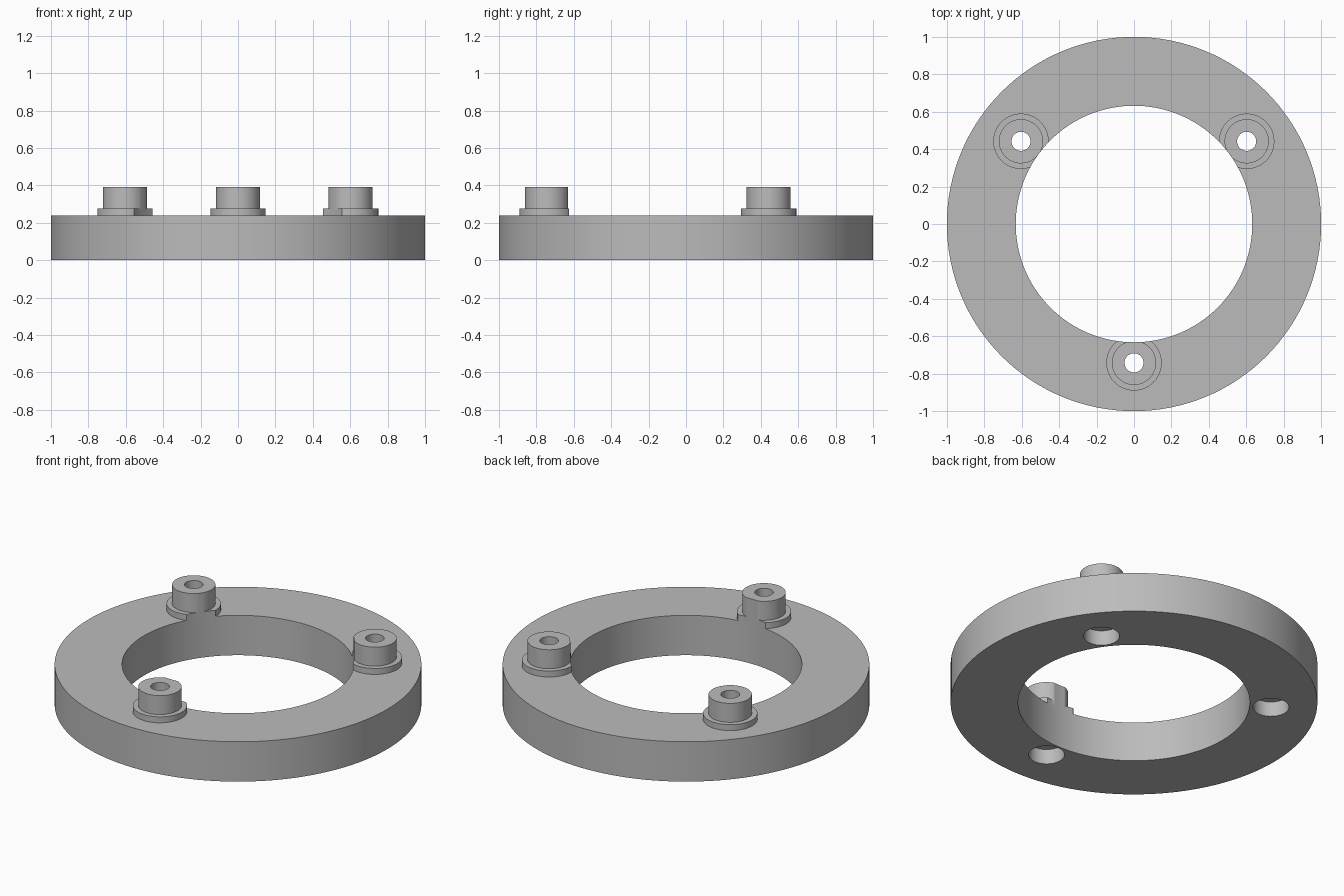
import bpy

cube = bpy.data.objects.get("Cube")
if cube:
    bpy.data.objects.remove(cube, do_unlink=True)

grey = bpy.data.materials.new("plain_grey")
grey.use_nodes = True
GREY = (0.5, 0.5, 0.5, 1)
grey.diffuse_color = GREY
grey.node_tree.nodes["Principled BSDF"].inputs["Base Color"].default_value = GREY

RING_H = 0.24
BORE_R = 0.632
POSTS = {"front": (0, -0.742), "back_left": (0.602, 0.442), "back_right": (-0.604, 0.442)}


def cylinder(name, radius, z0, z1, at=(0, 0), sides=64):
    bpy.ops.mesh.primitive_cylinder_add(vertices=sides, radius=radius, depth=z1 - z0,
                                        location=(at[0], at[1], (z0 + z1) / 2))
    obj = bpy.context.object
    obj.name = name
    obj.data.materials.append(grey)
    return obj


def combine(target, tool, operation):
    mod = target.modifiers.new(operation.lower(), 'BOOLEAN')
    mod.operation, mod.solver, mod.object = operation, 'EXACT', tool
    bpy.context.view_layer.objects.active = target
    bpy.ops.object.modifier_apply(modifier=mod.name)
    bpy.data.objects.remove(tool, do_unlink=True)


def finish(obj):
    bpy.ops.object.select_all(action='DESELECT')
    obj.select_set(True)
    bpy.context.view_layer.objects.active = obj
    bpy.ops.object.shade_smooth_by_angle(angle=0.5)


# Ring body with its large central bore
ring = cylinder("ring_body", 1, 0, RING_H, sides=128)
combine(ring, cylinder("bore_cutter", BORE_R, -0.1, 0.6, sides=128), 'DIFFERENCE')

for side, at in POSTS.items():
    # Flanged post, trimmed flush with the bore
    post = cylinder(side + "_post", 0.118, RING_H, 0.39, at)
    combine(post, cylinder("flange", 0.148, RING_H, 0.276, at), 'UNION')
    combine(post, cylinder("bore_cutter", BORE_R, -0.1, 0.6, sides=128), 'DIFFERENCE')
    # Screw hole through post and ring, with a counterbore underneath
    combine(post, cylinder("hole_cutter", 0.051, -0.1, 0.6, at, 48), 'DIFFERENCE')
    combine(ring, cylinder("hole_cutter", 0.051, -0.1, 0.6, at, 48), 'DIFFERENCE')
    combine(ring, cylinder("counterbore_cutter", 0.098, -0.1, 0.09, at, 48), 'DIFFERENCE')
    finish(post)

finish(ring)
